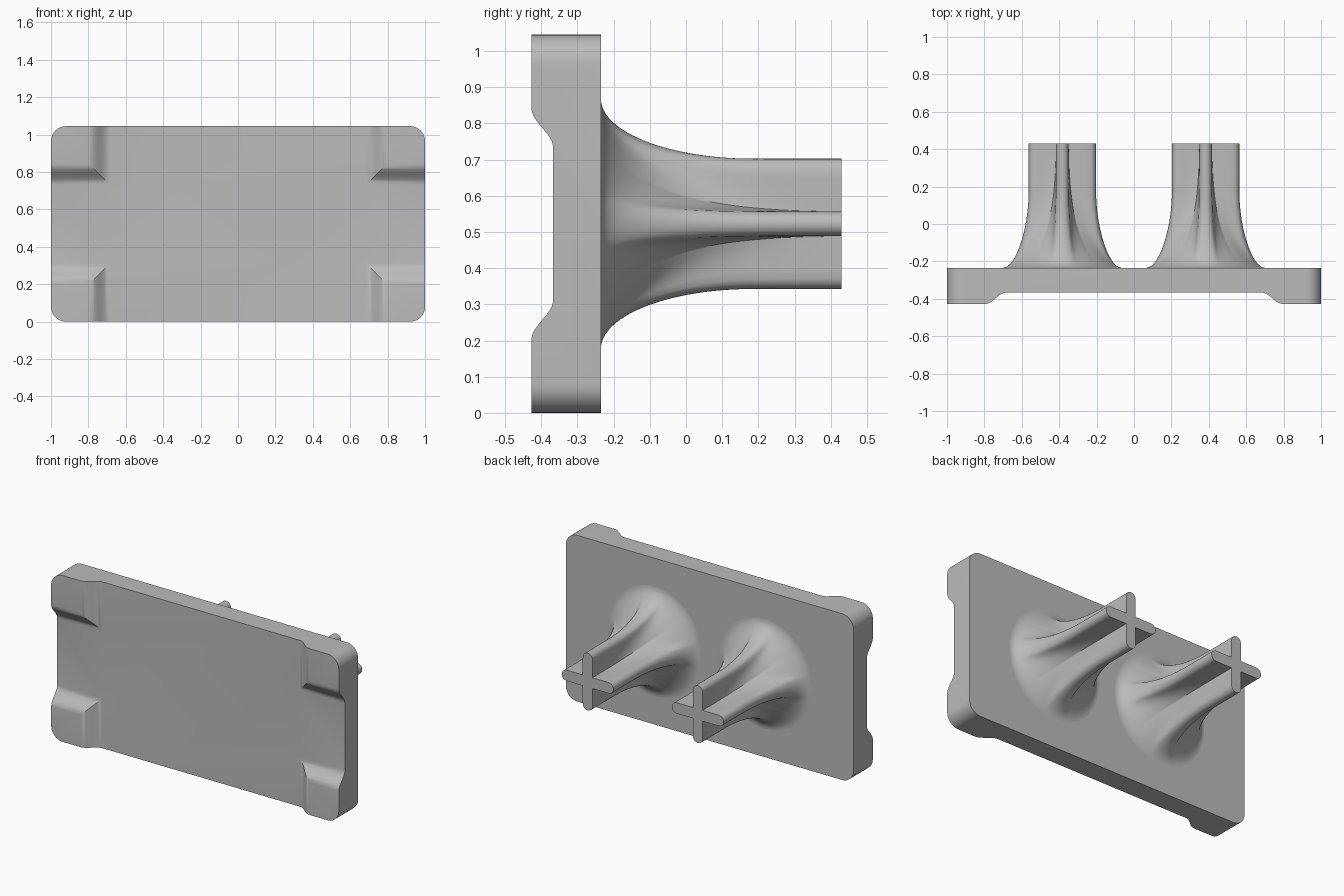
import bpy, bmesh
from math import sin, cos, pi, sqrt, radians
from mathutils import Vector

cube = bpy.data.objects.get("Cube")
if cube:
    bpy.data.objects.remove(cube, do_unlink=True)

HEIGHT = 1.045
MID = HEIGHT / 2
FRONT, RECESS, BACK, TIP = -0.427, -0.367, -0.235, 0.43

grey = bpy.data.materials.new("Plain grey")
grey.use_nodes = True
colour = (0.5, 0.5, 0.5, 1)
grey.diffuse_color = colour
grey.node_tree.nodes["Principled BSDF"].inputs["Base Color"].default_value = colour


def loft(name, rings):
    """Join matching closed rings of points and cap both ends."""
    bm = bmesh.new()
    rows = [[bm.verts.new(p) for p in ring] for ring in rings]
    n = len(rows[0])
    for a, b in zip(rows, rows[1:]):
        for i in range(n):
            j = (i + 1) % n
            bm.faces.new((a[i], a[j], b[j], b[i]))
    bm.faces.new(rows[0])
    bm.faces.new(rows[-1])
    bmesh.ops.recalc_face_normals(bm, faces=bm.faces)
    mesh = bpy.data.meshes.new(name)
    bm.to_mesh(mesh)
    bm.free()
    mesh.materials.append(grey)
    obj = bpy.data.objects.new(name, mesh)
    bpy.context.collection.objects.link(obj)
    return obj


def activate(obj):
    bpy.ops.object.select_all(action='DESELECT')
    obj.select_set(True)
    bpy.context.view_layer.objects.active = obj


def smooth(obj, angle=35):
    activate(obj)
    bpy.ops.object.shade_smooth_by_angle(angle=radians(angle))


# Base plate: rounded rectangle, extruded from front to back
def rounded_rect(y, radius=0.08, steps=10):
    ring = []
    for k, (sx, sz) in enumerate([(1, 1), (-1, 1), (-1, -1), (1, -1)]):
        for i in range(steps + 1):
            a = (k + i / steps) * pi / 2
            ring.append((sx * (1 - radius) + radius * cos(a), y,
                         MID + sz * (MID - radius) + radius * sin(a)))
    return ring


plate = loft("base_plate", [rounded_rect(FRONT), rounded_rect(BACK)])


# Front recess: two crossing channels with S-curved sides leave four corner pads
def channel_section(half, width=0.11, steps=12):
    depth = RECESS - FRONT
    side = [(half + width * i / steps, RECESS - depth * (1 - cos(pi * i / steps)) / 2)
            for i in range(steps + 1)]
    side.append((half + width, FRONT - 0.1))
    return [(-u, y) for u, y in reversed(side)] + side


upright = channel_section(0.685)
level = channel_section(0.21)
cutters = [
    loft("upright_cutter", [[(u, y, z) for u, y in upright] for z in (-0.2, HEIGHT + 0.2)]),
    loft("level_cutter", [[(x, y, MID + u) for u, y in level] for x in (-1.2, 1.2)]),
]
for cutter in cutters:
    cutter.hide_render = True
    activate(plate)
    mod = plate.modifiers.new("recess", 'BOOLEAN')
    mod.operation = 'DIFFERENCE'
    mod.solver = 'EXACT'
    mod.object = cutter
    bpy.ops.object.modifier_apply(modifier=mod.name)
    bpy.data.objects.remove(cutter, do_unlink=True)
smooth(plate)

# Posts: a cross-shaped tip that swells into a round flare at the plate
ARM, HALF, FLARE, REACH = 0.18, 0.034, 0.165, 0.42


def cross_radius(angle):
    a = abs((angle + pi / 4) % (pi / 2) - pi / 4)
    centre = ARM - HALF
    if centre * sin(a) < HALF * cos(a):
        return centre * cos(a) + sqrt(HALF ** 2 - (centre * sin(a)) ** 2)
    return max(HALF / sin(a), HALF * 1.3)


def post_ring(x, y, radius, sides=144):
    t = (TIP - y) / (TIP - BACK)
    blend = t ** 2.2
    ring = []
    for i in range(sides):
        a = 2 * pi * i / sides
        r = radius * (cross_radius(a) / ARM * (1 - blend) + blend)
        ring.append((x + r * cos(a) * (1 - 0.06 * t ** 8), y, MID + r * sin(a)))
    return ring


for side, x in (("left", 0.383), ("right", -0.383)):
    rings = []
    for i in range(25):
        a = pi / 2 * i / 24
        rings.append(post_ring(x, BACK + REACH * (1 - cos(a)), ARM + FLARE * (1 - sin(a))))
    start = BACK + REACH
    for i in range(1, 7):
        rings.append(post_ring(x, start + (TIP - start) * i / 6, ARM))
    smooth(loft(side + "_post", rings), 40)
